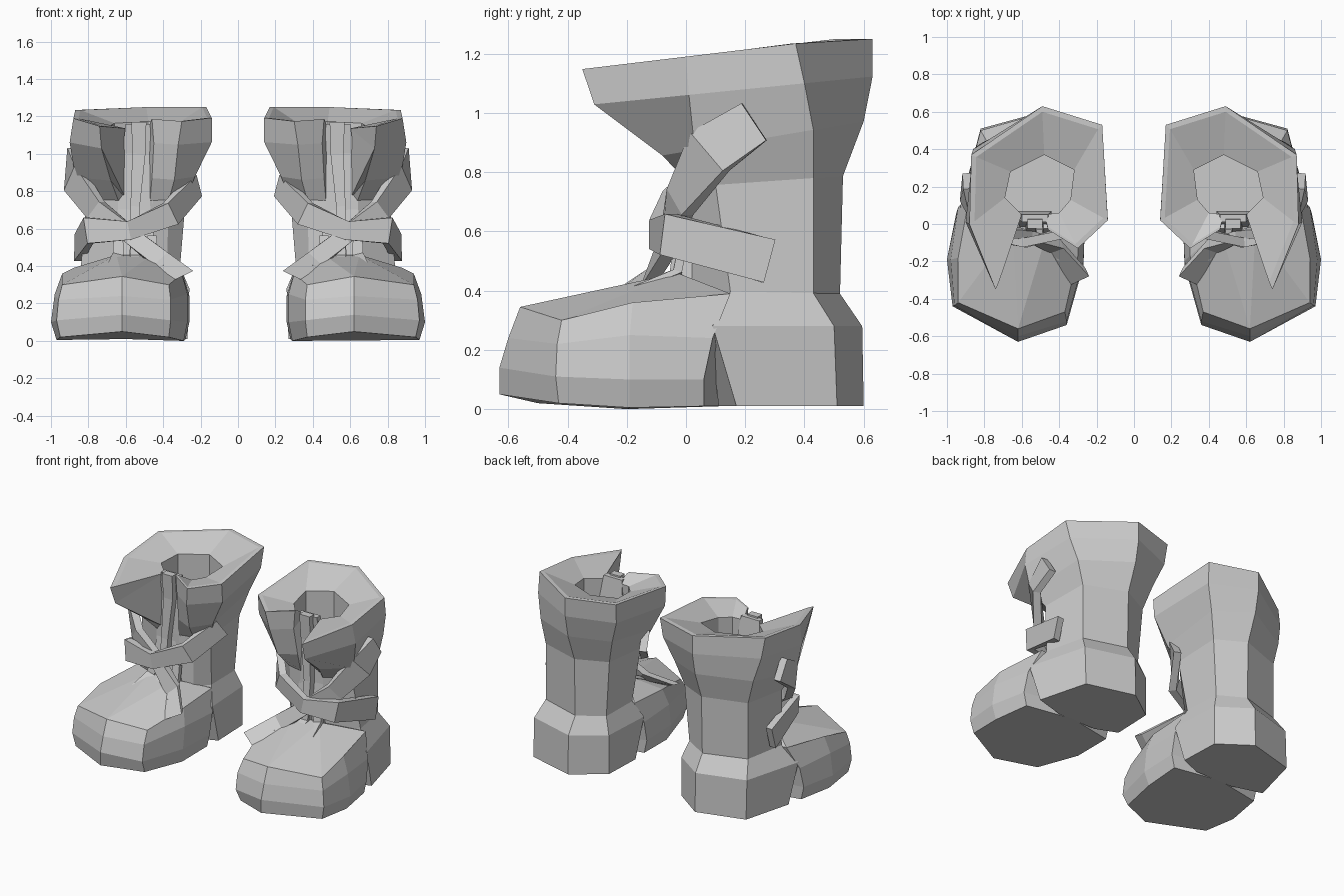
import bpy
from mathutils import Vector


def build(name, verts, faces):
    """Flat-shaded mesh for one boot, mirrored in x for the other."""
    mesh = bpy.data.meshes.new(name)
    mesh.from_pydata(verts, [], faces)
    obj = bpy.data.objects.new(name, mesh)
    bpy.context.collection.objects.link(obj)
    bpy.context.view_layer.objects.active = obj
    obj.select_set(True)
    bpy.ops.object.mode_set(mode='EDIT')
    bpy.ops.mesh.select_all(action='SELECT')
    bpy.ops.mesh.normals_make_consistent(inside=False)
    bpy.ops.object.mode_set(mode='OBJECT')
    obj.select_set(False)
    obj.modifiers.new("pair", 'MIRROR').use_mirror_merge = False
    return obj


def bridge(a, b, n, closed=True):
    """Quads between ring a and ring b of n points."""
    return [(a * n + i, a * n + (i + 1) % n, b * n + (i + 1) % n, b * n + i)
            for i in range(n if closed else n - 1)]


# Heel and shaft: (z at y=0, z slope, outline from inner flap end round the back to outer flap tip)
rings = [
    (0.01, 0.0, [(.54, .11), (.42, .11), (.27, .17), (.28, .45), (.49, .60), (.82, .51), (.91, .17), (.70, .11)]),
    (0.28, 0.0, [(.45, .08), (.36, .08), (.26, .09), (.28, .45), (.49, .595), (.82, .50), (.93, .09), (.70, .08)]),
    (0.40, -.02, [(.46, .00), (.38, .05), (.31, .15), (.32, .42), (.49, .52), (.78, .43), (.84, .15), (.66, .02)]),
    (0.75, 0.07, [(.47, .02), (.37, .04), (.28, .10), (.29, .43), (.49, .53), (.78, .43), (.81, .10), (.64, .02)]),
    (0.87, 0.17, [(.46, .00), (.34, -.05), (.23, .05), (.24, .47), (.49, .60), (.82, .43), (.87, .03), (.68, -.08)]),
    (1.06, 0.10, [(.45, -.03), (.32, -.11), (.14, .03), (.18, .51), (.49, .63), (.86, .40), (.90, .01), (.73, -.31)]),
    (1.19, 0.12, [(.46, -.03), (.30, -.13), (.14, .02), (.17, .53), (.49, .63), (.87, .37), (.88, .00), (.74, -.35)]),
]
verts = [(x, y, min(z + s * y, 1.25)) for z, s, pts in rings for x, y in pts]
# Liner: rim lip, shallow collar, then the well
for x, y, z in verts[-8:]:
    p = Vector((x, y)).lerp(Vector((.49, .20)), .07)
    verts.append((p.x, p.y, z))
well = [(.48, .05), (.40, .06), (.34, .13), (.32, .29), (.48, .37), (.66, .28), (.69, .14), (.60, .05)]
verts += [(x, y, 1.13 + .12 * y) for x, y in well]
verts += [(x, y, .76) for x, y in well]
faces = [tuple(range(8)), tuple(range(72, 80))]
for r in range(9):
    faces += bridge(r, r + 1, 8, closed=r < 3)
# Thick front edges of both flaps
for c in (0, 7):
    row = lambda *ids: tuple(i * 8 + c for i in ids)
    faces += [row(3, 4, 9), row(4, 5, 9), row(5, 8, 9), row(5, 6, 8), row(6, 7, 8)]
build("boot_shaft", verts, faces)

# Forefoot: outline from inner notch round the toe to outer notch and back centre, layered upward
layers = [
    [(.28, .06, .01), (.29, -.20, .00), (.37, -.50, .02), (.62, -.63, .05), (.95, -.43, .02), (.97, -.19, .005), (.93, .06, .01), (.60, .12, .01)],
    [(.26, .06, .10), (.27, -.22, .10), (.36, -.54, .11), (.62, -.63, .14), (.97, -.44, .11), (1.0, -.19, .10), (.95, .06, .10), (.60, .12, .10)],
    [(.26, .09, .24), (.27, -.20, .25), (.36, -.52, .22), (.62, -.60, .24), (.96, -.435, .22), (.98, -.19, .25), (.94, .09, .24), (.60, .12, .24)],
    [(.30, .14, .38), (.30, -.17, .36), (.37, -.47, .30), (.62, -.56, .345), (.94, -.42, .30), (.94, -.18, .36), (.88, .15, .39), (.60, .14, .38)],
]
verts = [p for layer in layers for p in layer]
faces = [tuple(range(8))]
for r in range(3):
    faces += bridge(r, r + 1, 8)
a = len(verts)
verts += [(.46, -.03, .46), (.65, -.03, .46)]
faces += [(24, 25, a), (25, 26, 27, a), (27, a + 1, a), (27, 28, a + 1),
          (28, 29, 30, a + 1), (30, 31, a + 1), (31, a, a + 1), (31, 24, a)]
build("boot_forefoot", verts, faces)


def ribbon(name, path, widths, thick, facing=None):
    """Thick band along a path, facing away from the shaft axis."""
    path = [Vector(p) for p in path]
    verts, faces, last = [], [(0, 1, 2, 3)], len(path) - 1
    for i, p in enumerate(path):
        along = (path[min(i + 1, last)] - path[max(i - 1, 0)]).normalized()
        out = Vector(facing or (p.x - .55, p.y - .25, 0)).normalized()
        side = along.cross(out).normalized() * widths[i] / 2
        out = out * thick / 2
        verts += [p + side + out, p - side + out, p - side - out, p + side - out]
    for r in range(last):
        faces += bridge(r, r + 1, 4)
    faces.append(tuple(4 * last + i for i in range(4)))
    build(name, verts, faces)


# Crossed straps
ribbon("strap_high_inside", [(.23, .13, .83), (.36, -.04, .68), (.58, -.10, .59), (.80, -.06, .59), (.85, .28, .50)],
       [.14, .13, .10, .14, .15], .05)
ribbon("strap_high_outside", [(.89, .23, .97), (.88, .08, .87), (.76, -.02, .70), (.57, -.06, .56), (.42, -.12, .44), (.30, -.28, .35)],
       [.15, .18, .12, .09, .10, .12], .05)

# Tongue with a raised centre rib
ribbon("tongue", [(.55, .00, .42), (.55, .04, .70), (.53, .05, 1.00), (.53, .03, 1.16)],
       [.22, .18, .18, .14], .04, facing=(0, -1, 0))
ribbon("tongue_rib", [(.55, -.03, .46), (.55, .00, .72), (.53, .01, 1.00), (.53, .00, 1.17)],
       [.05, .05, .07, .08], .05, facing=(0, -1, 0))

# Fabric creases on the instep
for x, tip in ((.46, .40), (.55, .55), (.64, .69)):
    ribbon("instep_crease", [(x, -.01, .56), (x, -.03, .46), (tip, -.18, .40)],
           [.05, .06, .02], .03, facing=(0, -1, .3))
